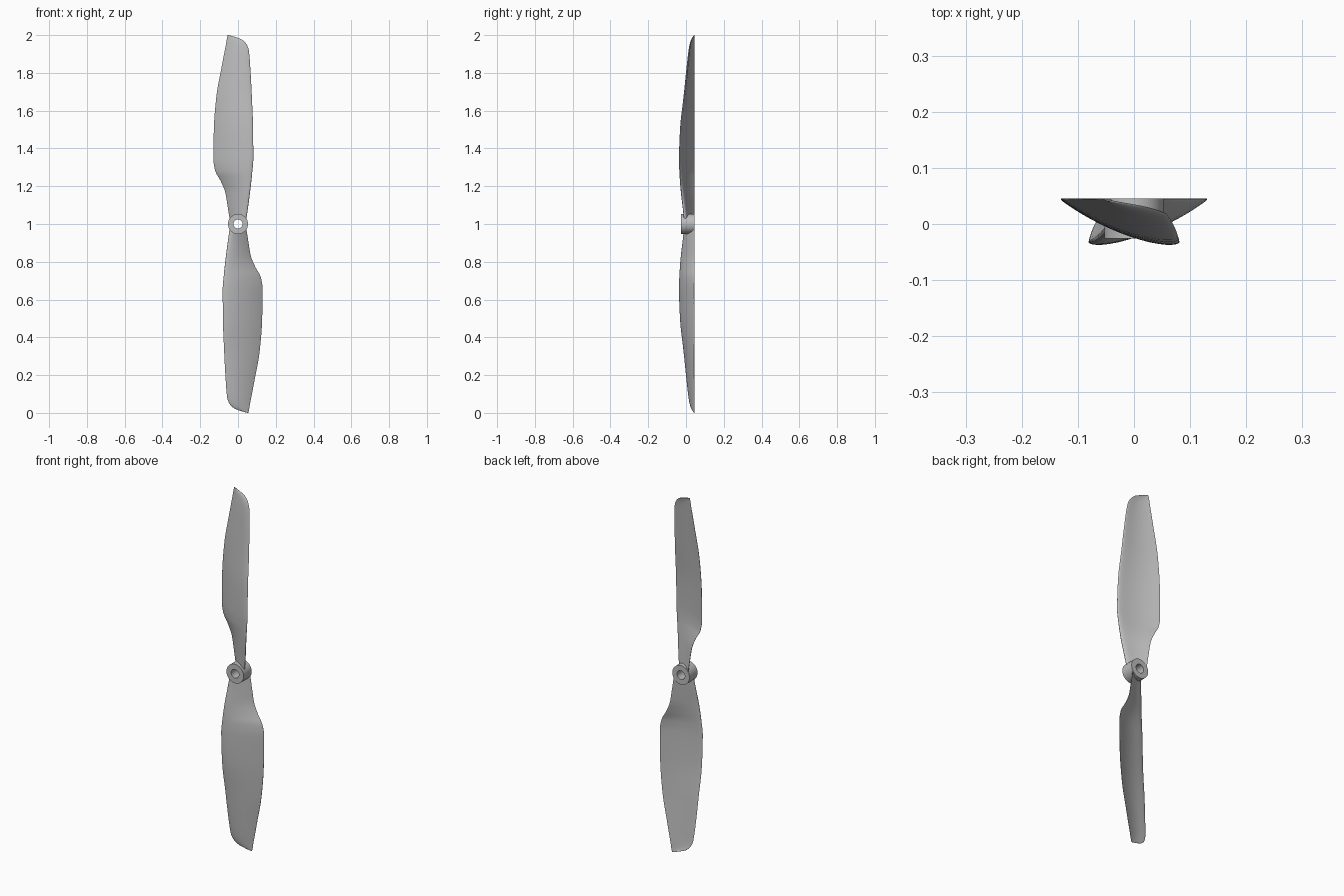
import bpy
import bmesh
import math
from mathutils import Vector

cube = bpy.data.objects.get("Cube")
if cube:
    bpy.data.objects.remove(cube, do_unlink=True)

HUB_HEIGHT = 1.0
BACK = 0.045

# Plain grey plastic
grey = bpy.data.materials.new("grey_plastic")
grey.use_nodes = True
colour = (0.5, 0.5, 0.5, 1)
grey.diffuse_color = colour
grey.node_tree.nodes["Principled BSDF"].inputs["Base Color"].default_value = colour


def finish(name, bm, angle):
    """Turn a bmesh into a smooth shaded object at hub height."""
    bmesh.ops.recalc_face_normals(bm, faces=bm.faces)
    mesh = bpy.data.meshes.new(name)
    bm.to_mesh(mesh)
    bm.free()
    mesh.materials.append(grey)
    obj = bpy.data.objects.new(name, mesh)
    bpy.context.collection.objects.link(obj)
    obj.location.z = HUB_HEIGHT
    bpy.ops.object.select_all(action="DESELECT")
    obj.select_set(True)
    bpy.context.view_layer.objects.active = obj
    bpy.ops.object.shade_smooth_by_angle(angle=math.radians(angle))
    return obj


def bridge(bm, loop_a, loop_b):
    """Join two closed loops of equal length with quads."""
    count = len(loop_a)
    for i in range(count):
        j = (i + 1) % count
        bm.faces.new((loop_a[i], loop_a[j], loop_b[j], loop_b[i]))


# Blade stations: radius, trailing x, leading x, leading y, thickness
STATIONS = [
    (.03, -.045, .045, -.005, .026),
    (.1, -.056, .055, -.013, .025),
    (.17, -.068, .064, -.022, .024),
    (.23, -.093, .071, -.027, .023),
    (.28, -.12, .076, -.03, .022),
    (.34, -.13, .081, -.032, .021),
    (.5, -.128, .08, -.027, .019),
    (.68, -.114, .073, -.007, .016),
    (.83, -.087, .065, .008, .013),
    (.92, -.07, .057, .018, .01),
    (.95, -.064, .046, .023, .008),
    (.975, -.06, .022, .03, .006),
    (.99, -.057, -.015, .037, .004),
    (1.0, -.055, -.05, .043, .003),
]


def smooth_stations(rows, steps):
    """Refine the stations with a monotone cubic through each column."""
    def tangent(k, c):
        def slope(a):
            return (rows[a + 1][c] - rows[a][c]) / (rows[a + 1][0] - rows[a][0])
        if k == 0:
            return slope(0)
        if k == len(rows) - 1:
            return slope(k - 1)
        before, after = slope(k - 1), slope(k)
        if before * after <= 0:
            return 0
        return 2 * before * after / (before + after)

    result = []
    for k in range(len(rows) - 1):
        a, b = rows[k], rows[k + 1]
        gap = b[0] - a[0]
        for s in range(steps):
            u = s / steps
            ease = u * u * (3 - 2 * u)
            row = [a[0] + gap * u]
            for c in range(1, len(a)):
                row.append(a[c] + (b[c] - a[c]) * ease
                           + gap * tangent(k, c) * u * (1 - u) ** 2
                           - gap * tangent(k + 1, c) * u * u * (1 - u))
            result.append(row)
    result.append(list(rows[-1]))
    return result


def section(radius, trail, lead, lead_y, thick, count=18):
    """Cambered aerofoil loop with a thin back edge and a round nose."""
    front, back = [], []
    for i in range(count + 1):
        t = (1 - math.cos(math.pi * i / count)) / 2
        half = thick / 2 * (.1 + .9 * t ** .6) * math.sqrt(1 - t ** 8)
        start = BACK - thick * .05
        camber = .07 * (lead - trail) * 4 * t * (1 - t)
        middle = start + (lead_y - start) * t - camber
        x = trail + (lead - trail) * t
        front.append(Vector((x, middle - half, radius)))
        if i < count:
            back.append(Vector((x, middle + half, radius)))
    return front + back[::-1]


def make_blade(name, side):
    """Loft one blade; side -1 turns it half way round the hub axis."""
    bm = bmesh.new()
    loops = []
    for row in smooth_stations(STATIONS, 4):
        loops.append([bm.verts.new((p.x * side, p.y, p.z * side))
                      for p in section(*row)])
    for lower, upper in zip(loops, loops[1:]):
        bridge(bm, lower, upper)
    bm.faces.new(loops[0])
    bm.faces.new(loops[-1])
    return finish(name, bm, 50)


def make_hub(name, segments=48):
    """Sleeve around the shaft hole, turned about the y axis."""
    profile = [(.024, -.026), (.053, -.026), (.053, BACK), (.024, BACK)]
    bm = bmesh.new()
    rings = []
    for radius, y in profile:
        ring = []
        for i in range(segments):
            a = math.tau * i / segments
            ring.append(bm.verts.new((radius * math.cos(a), y, radius * math.sin(a))))
        rings.append(ring)
    for k in range(len(rings)):
        bridge(bm, rings[k], rings[(k + 1) % len(rings)])
    return finish(name, bm, 30)


make_hub("hub")
make_blade("upper_blade", 1)
make_blade("lower_blade", -1)
